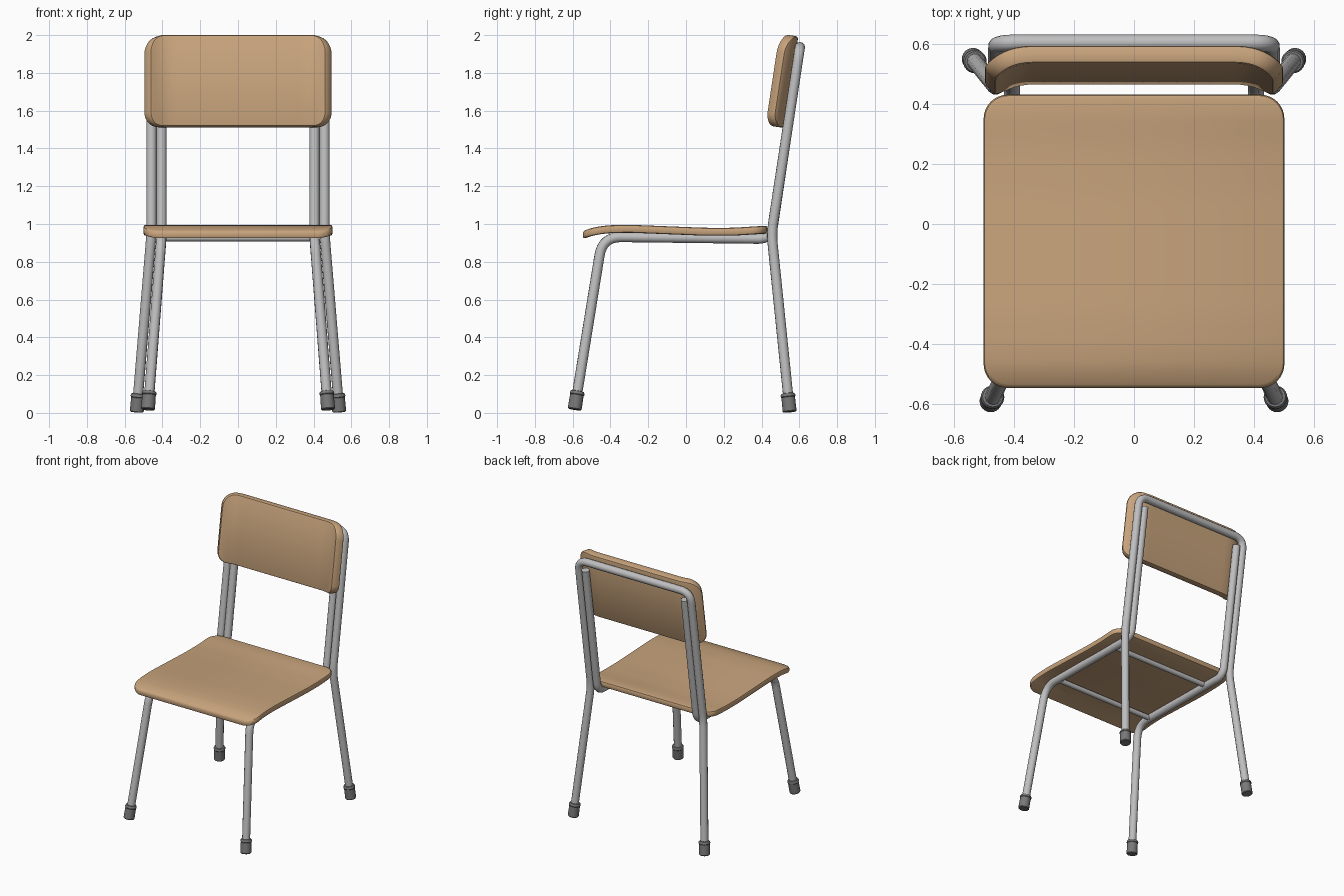
import bpy, bmesh, math
from mathutils import Vector

if "Cube" in bpy.data.objects:
    bpy.data.objects.remove(bpy.data.objects["Cube"])


def material(name, rgb):
    m = bpy.data.materials.new(name)
    m.diffuse_color = (*rgb, 1)
    m.use_nodes = True
    m.node_tree.nodes["Principled BSDF"].inputs["Base Color"].default_value = m.diffuse_color
    return m


WOOD = material("light wood", (0.57, 0.365, 0.2))
METAL = material("grey metal", (0.52, 0.52, 0.53))
RUBBER = material("dark grey rubber", (0.19, 0.19, 0.19))


def finish(ob, mat):
    ob.data.materials.clear()
    ob.data.materials.append(mat)
    bpy.ops.object.select_all(action='DESELECT')
    bpy.context.view_layer.objects.active = ob
    ob.select_set(True)
    if ob.type == 'CURVE':
        bpy.ops.object.convert(target='MESH')
    bpy.ops.object.shade_smooth_by_angle(angle=math.radians(35))


def tube(name, points, radius, bends=()):
    """Round tube through points; bends gives the bend size at each inner point."""
    pts = [Vector(p) for p in points]
    path = [pts[0]]
    for i, b in enumerate(bends):
        p = pts[i + 1]
        a = p + (pts[i] - p).normalized() * b
        c = p + (pts[i + 2] - p).normalized() * b
        for k in range(9):
            t = k / 8
            path.append(a * (1 - t) ** 2 + p * 2 * t * (1 - t) + c * t * t)
    path.append(pts[-1])
    cu = bpy.data.curves.new(name, 'CURVE')
    cu.dimensions = '3D'
    cu.bevel_depth = radius
    cu.bevel_resolution = 4
    cu.use_fill_caps = True
    sp = cu.splines.new('POLY')
    sp.points.add(len(path) - 1)
    for q, v in zip(sp.points, path):
        q.co = (*v, 1)
    ob = bpy.data.objects.new(name, cu)
    bpy.context.collection.objects.link(ob)
    finish(ob, METAL)


def slab(name, half_w, half_h, r_low, r_high, half_t, lip, place):
    """Rounded board with softened rims; place(s, h, n) bends it into position."""
    big = max(r_low, r_high)
    corner = [half_w - big + big * math.sin(math.pi / 2 * k / 8) for k in range(9)]
    n_mid = 28
    flat = half_w - big
    mid = [-flat + 2 * flat * k / n_mid for k in range(1, n_mid)]
    cols = [-c for c in reversed(corner)] + mid + corner

    def cut(s, r):
        d = abs(s) - (half_w - r)
        return r - math.sqrt(max(r * r - d * d, 0)) if d > 0 else 0

    rim = [(lip, half_t), (lip * 0.3, half_t - lip * 0.3), (0, half_t - lip)]
    layers = [(d, -n) for d, n in rim] + [(d, n) for d, n in reversed(rim)]
    bm = bmesh.new()
    low, high = [], []
    for d, n in layers:
        k = (half_w - d) / half_w
        low.append([bm.verts.new(place(s * k, -half_h + d + cut(s, r_low), n)) for s in cols])
        high.append([bm.verts.new(place(s * k, half_h - d - cut(s, r_high), n)) for s in cols])
    for i in range(len(cols) - 1):
        for j in (0, -1):   # broad faces
            bm.faces.new((low[j][i], low[j][i + 1], high[j][i + 1], high[j][i]))
        for edge in (low, high):   # long rims
            for j in range(len(layers) - 1):
                bm.faces.new((edge[j][i], edge[j][i + 1], edge[j + 1][i + 1], edge[j + 1][i]))
    for i in (0, -1):   # end rims
        for j in range(len(layers) - 1):
            bm.faces.new((low[j][i], high[j][i], high[j + 1][i], low[j + 1][i]))
    bmesh.ops.recalc_face_normals(bm, faces=bm.faces)
    me = bpy.data.meshes.new(name)
    bm.to_mesh(me)
    bm.free()
    ob = bpy.data.objects.new(name, me)
    bpy.context.collection.objects.link(ob)
    finish(ob, WOOD)


def foot(name, bottom, toward):
    """Rubber cap on a leg end, along the leg direction."""
    axis = (Vector(toward) - Vector(bottom)).normalized()
    rot = Vector((0, 0, 1)).rotation_difference(axis)
    rings = [(0.033, 0), (0.037, 0.005), (0.036, 0.078), (0.039, 0.082),
             (0.039, 0.09), (0.034, 0.098), (0.026, 0.1)]
    bm = bmesh.new()
    sides = 24
    loops = []
    for r, h in rings:
        loops.append([bm.verts.new(Vector(bottom) + rot @ Vector(
            (r * math.cos(2 * math.pi * k / sides), r * math.sin(2 * math.pi * k / sides), h)))
            for k in range(sides)])
    for a, b in zip(loops, loops[1:]):
        for k in range(sides):
            bm.faces.new((a[k], a[(k + 1) % sides], b[(k + 1) % sides], b[k]))
    bm.faces.new(loops[0][::-1])
    bm.faces.new(loops[-1])
    me = bpy.data.meshes.new(name)
    bm.to_mesh(me)
    bm.free()
    ob = bpy.data.objects.new(name, me)
    bpy.context.collection.objects.link(ob)
    finish(ob, RUBBER)


# Seat: wavy board, front edge rolled down
WAVE = [(-0.56, 0.957), (-0.5, 0.98), (-0.42, 0.993), (-0.3, 0.996), (-0.1, 0.988),
        (0.1, 0.98), (0.25, 0.98), (0.44, 0.992)]


def seat_top(y):
    for (y0, z0), (y1, z1) in zip(WAVE, WAVE[1:]):
        if y <= y1:
            return z0 + (z1 - z0) * (y - y0) / (y1 - y0)
    return WAVE[-1][1]


def seat_place(s, h, n):
    y = s - 0.0575
    z = sum(seat_top(y + d) for d in (-0.03, -0.015, 0, 0.015, 0.03)) / 5
    return (h, y, z - 0.021 + n)


slab("seat", 0.4875, 0.5, 0.08, 0.08, 0.021, 0.011, seat_place)

# Backrest: flat middle, ends curved forward, leaning back
FLAT, BEND, TILT = 0.34, 0.215, 0.15


def back_place(s, h, n):
    a = max(abs(s) - FLAT, 0) / BEND
    x = min(abs(s), FLAT) + (BEND + n) * math.sin(a)
    d = (BEND + n) * math.cos(a) - BEND
    return (math.copysign(x, s), 0.528 + h * math.sin(TILT) + d * math.cos(TILT),
            1.755 + h * math.cos(TILT) - d * math.sin(TILT))


slab("backrest", FLAT + BEND * 0.716, 0.245, 0.07, 0.1, 0.03, 0.012, back_place)

# Rear legs and back hoop in one continuous tube
R = 0.027
rear = [(0.535, 0.548, 0.02), (0.458, 0.453, 0.95), (0.458, 0.603, 1.936)]
mirror = [(-x, y, z) for x, y, z in reversed(rear)]
tube("rear_leg_hoop", rear + mirror, R, (0.06, 0.08, 0.08, 0.06))

for side, sx in (("right", 1), ("left", -1)):
    # Front leg, seat rail and inner upright in one tube
    tube("front_leg_rail_" + side,
         [(sx * 0.475, -0.588, 0.03), (sx * 0.405, -0.442, 0.932),
          (sx * 0.405, 0.45, 0.921), (sx * 0.405, 0.592, 1.87)], R, (0.1, 0.07))
    foot("rear_foot_" + side, (sx * 0.536, 0.549, 0.005), (sx * 0.458, 0.453, 0.95))
    foot("front_foot_" + side, (sx * 0.477, -0.59, 0.018), (sx * 0.405, -0.442, 0.932))

# Cross bars under the seat
for name, y in (("front_cross_bar", -0.31), ("rear_cross_bar", 0.27)):
    tube(name, [(-0.4, y, 0.926), (0.4, y, 0.926)], 0.018)
